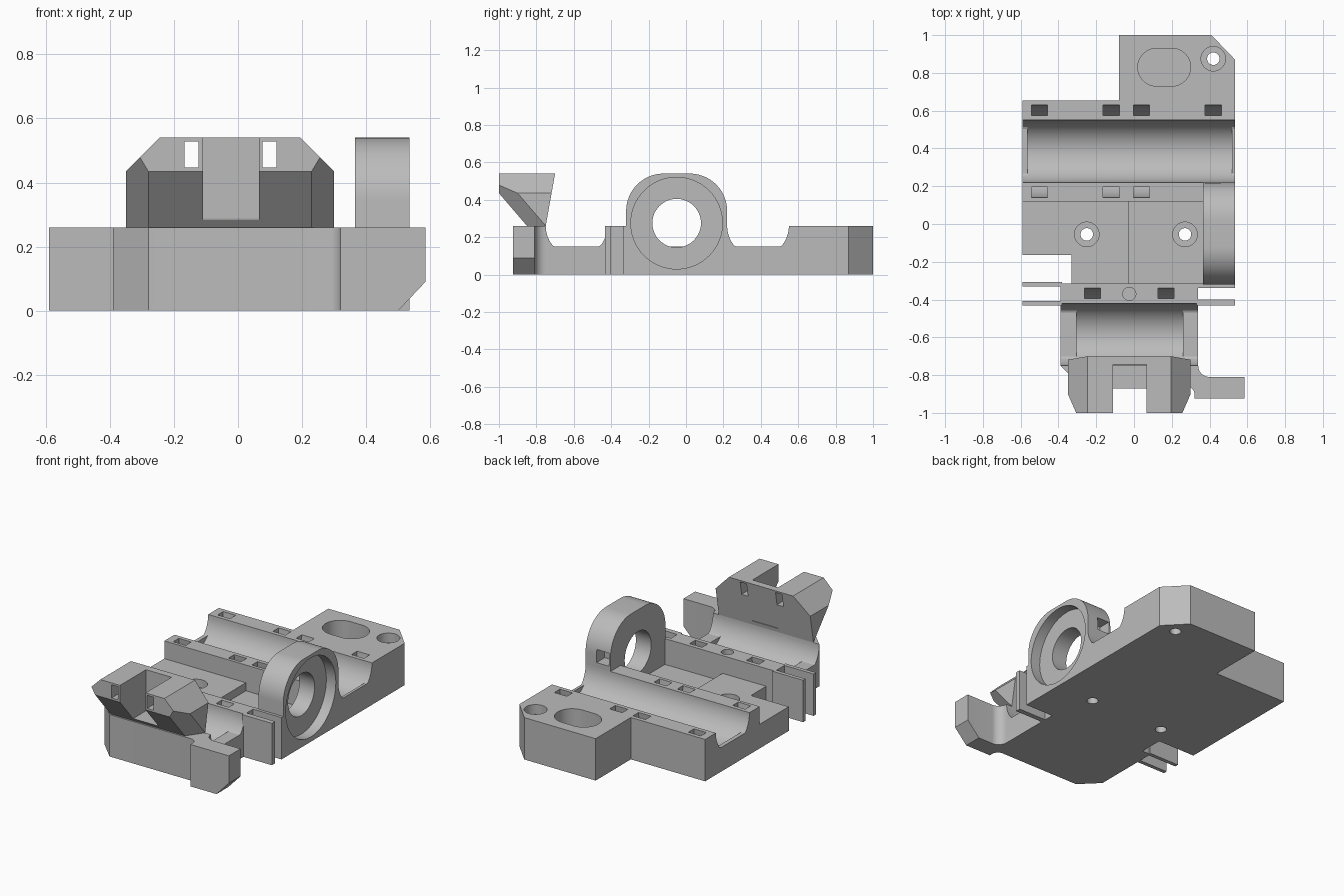
import bpy, bmesh
from math import cos, sin, radians
from mathutils import Vector

old = bpy.data.objects.get("Cube")
if old:
    bpy.data.objects.remove(old, do_unlink=True)

grey = bpy.data.materials.new("plain grey")
grey.use_nodes = True
tone = (0.5, 0.5, 0.5, 1)
grey.diffuse_color = tone
grey.node_tree.nodes["Principled BSDF"].inputs["Base Color"].default_value = tone

TOP = 0.26       # deck height
TROUGH = 0.165   # radius of the rod troughs


def arc(u, v, r, start, end, n=16):
    angles = [radians(start + (end - start) * i / n) for i in range(n + 1)]
    return [(u + r * cos(a), v + r * sin(a)) for a in angles]


def circle(u, v, r, n=40):
    return arc(u, v, r, 0, 360, n)[:-1]


def prism(name, profile, axis, lo, hi):
    """Extrude a closed 2D profile along an axis from lo to hi."""
    def place(p, d):
        return {"X": (d, p[0], p[1]), "Y": (p[0], d, p[1]), "Z": (p[0], p[1], d)}[axis]
    bm = bmesh.new()
    a = [bm.verts.new(place(p, lo)) for p in profile]
    b = [bm.verts.new(place(p, hi)) for p in profile]
    bm.faces.new(a)
    bm.faces.new(b[::-1])
    for i in range(len(a)):
        j = (i + 1) % len(a)
        bm.faces.new((a[i], b[i], b[j], a[j]))
    bmesh.ops.recalc_face_normals(bm, faces=bm.faces)
    mesh = bpy.data.meshes.new(name)
    bm.to_mesh(mesh)
    bm.free()
    mesh.materials.append(grey)
    ob = bpy.data.objects.new(name, mesh)
    bpy.context.collection.objects.link(ob)
    return ob


def box(name, x, y, z):
    return prism(name, [(x[0], y[0]), (x[1], y[0]), (x[1], y[1]), (x[0], y[1])], "Z", *z)


def activate(ob):
    bpy.ops.object.select_all(action="DESELECT")
    ob.select_set(True)
    bpy.context.view_layer.objects.active = ob


def cut(ob, *cutters):
    activate(ob)
    for c in cutters:
        mod = ob.modifiers.new("cut", "BOOLEAN")
        mod.operation, mod.solver, mod.object = "DIFFERENCE", "EXACT", c
        bpy.ops.object.modifier_apply(modifier=mod.name)
        bpy.data.objects.remove(c, do_unlink=True)


def trough(ob, y, inner, outer):
    """Round rod bed with raised flat lips at both ends."""
    half = arc(y, TOP, TROUGH, 180, 360, 32)
    rim = [(y + TROUGH, 0.4), (y - TROUGH, 0.4)]
    cut(ob, prism("bed_cutter", half + rim, "X", *inner))
    lip = [(u, max(v, 0.15)) for u, v in half]
    lip = [p for i, p in enumerate(lip)
           if p[1] > 0.15 or lip[i - 1][1] > 0.15 or lip[i + 1][1] > 0.15]
    cut(ob, prism("lip_cutter", lip + rim, "X", *outer))


def tie_tunnel(ob, y, x, start):
    """Curved strap tunnel passing under a trough."""
    ring = arc(y, TOP, 0.245, start, 360, 20) + [(y + 0.245, 0.3), (y + 0.19, 0.3)]
    ring += arc(y, TOP, 0.19, 360, start, 20)
    if start == 180:
        ring += [(y - 0.19, 0.3), (y - 0.245, 0.3)]
    cut(ob, prism("tunnel_cutter", ring, "X", x - 0.043, x + 0.043))


def screw_hole(ob, x, y, top, depth):
    cut(ob, prism("bore_cutter", circle(x, y, 0.065), "Z", top - depth, top + 0.1),
        prism("hole_cutter", circle(x, y, 0.033), "Z", -0.1, top + 0.1))


# Rear block with trough, strap tunnels and the mounting tab
rear = prism("rear_block", [(-0.59, 0.12), (0.365, 0.12), (0.365, 0.22), (0.535, 0.22),
                            (0.535, 0.87), (0.41, 1), (-0.08, 1), (-0.08, 0.655),
                            (-0.59, 0.655)], "Z", 0, TOP)
trough(rear, 0.385, (-0.565, 0.518), (-0.7, 0.7))
for x in (-0.5, -0.12, 0.04, 0.42):
    tie_tunnel(rear, 0.385, x, 180)
stadium = arc(0.2, 0.83, 0.1, -90, 90) + arc(0.12, 0.83, 0.1, 90, 270)
cut(rear, prism("slot_cutter", stadium, "Z", 0.1, 0.4))
screw_hole(rear, 0.42, 0.875, TOP, 0.06)

# Stepped centre platforms
high = prism("high_platform", [(-0.59, 0.12), (-0.59, -0.165), (-0.33, -0.165),
                               (-0.33, -0.315), (-0.03, -0.315), (-0.03, 0.12)], "Z", 0, 0.15)
low = box("low_platform", (-0.03, 0.365), (-0.315, 0.12), (0, 0.1))
screw_hole(high, -0.25, -0.055, 0.15, 0.05)
screw_hole(low, 0.27, -0.055, 0.1, 0.05)

# Bearing housing
outline = [(-0.32, 0), (0.22, 0)] + arc(0.02, 0.34, 0.2, 0, 90) + arc(-0.12, 0.34, 0.2, 90, 180)
housing = prism("bearing_housing", outline, "X", 0.365, 0.535)
cut(housing, prism("seat_cutter", circle(-0.05, 0.275, 0.245, 64), "X", 0.47, 0.6),
    prism("shaft_cutter", circle(-0.05, 0.275, 0.13, 48), "X", 0.3, 0.6),
    box("window_cutter", (0.375, 0.46), (0.14, 0.3), (0.29, 0.37)))

# Front block with side arm
front = prism("front_block", [(-0.39, -0.315), (0.34, -0.315)]
              + arc(0.4, -0.75, 0.06, 180, 270, 10)
              + [(0.585, -0.81), (0.585, -0.925), (0.32, -0.925)]
              + arc(0.28, -0.9, 0.04, 0, 90, 6)
              + [(-0.28, -0.86), (-0.39, -0.75)], "Z", 0, TOP)
cut(front, prism("arm_chamfer_cutter", [(0.49, -0.011), (0.61, -0.011), (0.61, 0.116)],
                 "Y", -1, -0.7))
trough(front, -0.585, (-0.305, 0.26), (-0.5, 0.36))
for x in (-0.22, 0.17):
    tie_tunnel(front, -0.585, x, 190)
cut(front, prism("pin_cutter", circle(-0.025, -0.37, 0.035, 24), "Z", 0.1, 0.4))

# Thin belt fins on both sides
for side, x, ys in (("right", (-0.59, -0.38), (-0.318, -0.42)),
                    ("left", (0.33, 0.535), (-0.326, -0.416))):
    for place, y in zip(("rear", "front"), ys):
        half = 0.016 if (side, place) == ("left", "front") else 0.012
        box(f"{side}_{place}_fin", x, (y - half, y + half), (0, TOP))

# Overhanging clip with chamfered corners
clip = prism("clip", [(-1, 0.435), (-1, 0.54), (-0.7, 0.54), (-0.75, TOP), (-0.85, TOP)],
             "X", -0.35, 0.3)
bm = bmesh.new()
bm.from_mesh(clip.data)
mid = -0.025
for s in (-1, 1):
    planes = [((0.325, -0.9, 0.435), (0.255, -1, 0.435), (0.255, -0.85, TOP)),
              ((0.325, -0.9, 0.435), (0.325, -0.7, 0.435), (0.22, -0.7, 0.54))]
    for plane in planes:
        a, b, c = [Vector((mid + s * p[0], p[1], p[2])) for p in plane]
        normal = (b - a).cross(c - a)
        if normal.x * s < 0:
            normal.negate()
        bmesh.ops.bisect_plane(bm, geom=bm.verts[:] + bm.edges[:] + bm.faces[:], dist=1e-5,
                               plane_co=a, plane_no=normal, clear_outer=True)
        bmesh.ops.holes_fill(bm, edges=[e for e in bm.edges if e.is_boundary], sides=0)
bmesh.ops.recalc_face_normals(bm, faces=bm.faces)
bm.to_mesh(clip.data)
bm.free()
cut(clip, box("notch_cutter", (-0.11, 0.065), (-1.1, -0.745), (0.285, 0.7)))
for x in (-0.145, 0.098):
    cut(clip, box("strap_cutter", (x - 0.022, x + 0.022), (-1.1, -0.6), (0.447, 0.528)))

# Smooth curved walls, keep hard edges
for ob in bpy.context.collection.objects:
    if ob.type == "MESH" and ob.data.materials and ob.data.materials[0] == grey:
        activate(ob)
        bpy.ops.object.shade_smooth_by_angle(angle=radians(25))
